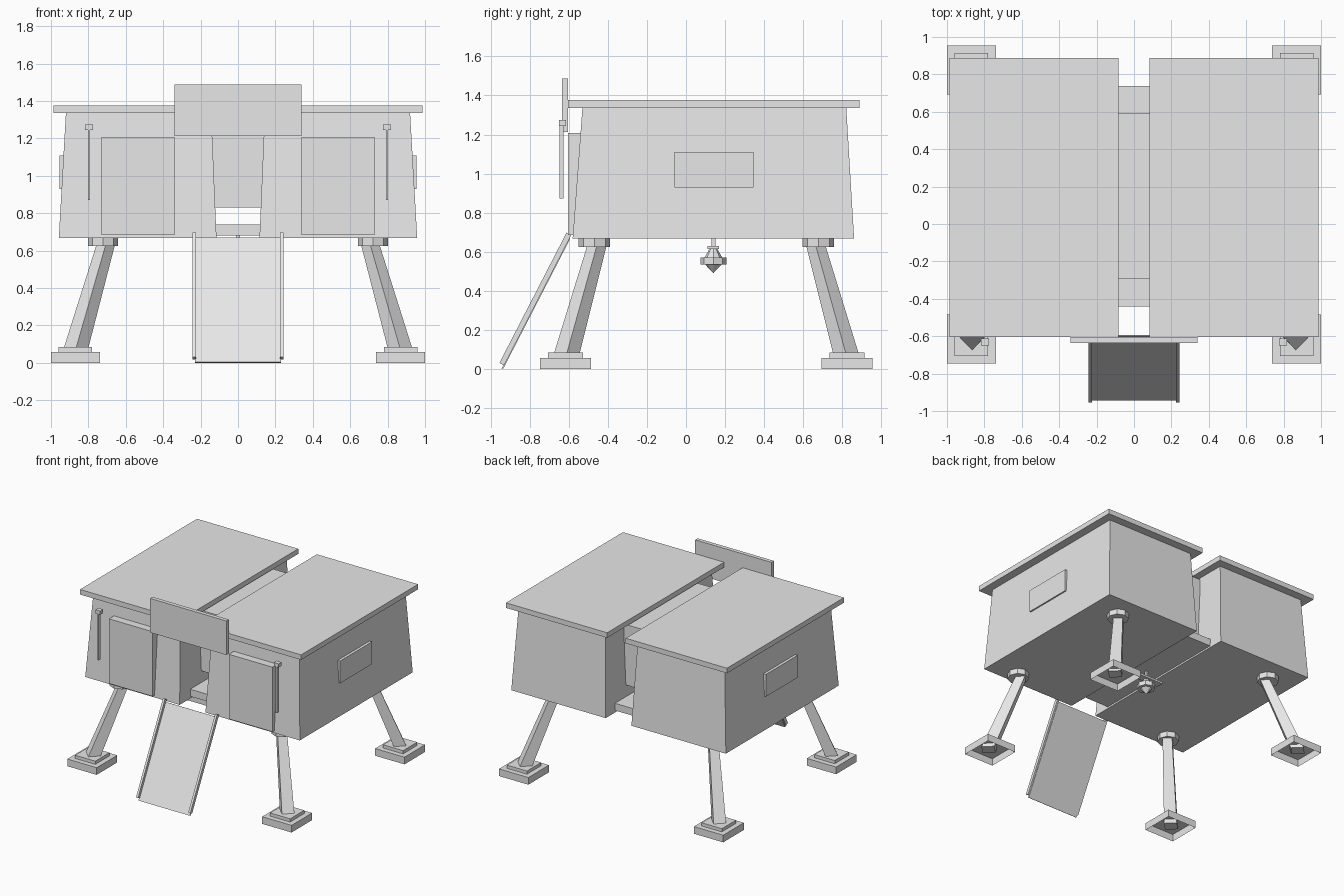
import bpy, bmesh, math
from mathutils import Vector

if "Cube" in bpy.data.objects:
    bpy.data.objects.remove(bpy.data.objects["Cube"])

grey = bpy.data.materials.new("light_grey")
grey.diffuse_color = (0.8, 0.8, 0.8, 1)
grey.use_nodes = True
grey.node_tree.nodes["Principled BSDF"].inputs["Base Color"].default_value = grey.diffuse_color


def finish(name, bm):
    bmesh.ops.recalc_face_normals(bm, faces=bm.faces[:])
    me = bpy.data.meshes.new(name)
    bm.to_mesh(me)
    bm.free()
    me.materials.append(grey)
    ob = bpy.data.objects.new(name, me)
    bpy.context.collection.objects.link(ob)
    return ob


def loft(name, rings, cap_start=True):
    """Skin a list of vertex rings and close the ends."""
    bm = bmesh.new()
    rs = [[bm.verts.new(p) for p in r] for r in rings]
    n = len(rs[0])
    for a, b in zip(rs, rs[1:]):
        for i in range(n):
            j = (i + 1) % n
            bm.faces.new((a[i], a[j], b[j], b[i]))
    if cap_start:
        bm.faces.new(rs[0])
    bm.faces.new(rs[-1])
    return finish(name, bm)


def rect(x, y, z):
    return [(x[0], y[0], z), (x[1], y[0], z), (x[1], y[1], z), (x[0], y[1], z)]


def box(name, x, y, z, closed=True):
    return loft(name, [rect(x, y, z[0]), rect(x, y, z[1])], closed)


def ngon(cx, cy, z, r, n):
    return [(cx + r * math.cos(2 * math.pi * i / n),
             cy + r * math.sin(2 * math.pi * i / n), z) for i in range(n)]


def sx(s, a, b):
    """Mirror an x range to side s."""
    return tuple(sorted((s * a, s * b)))


for s, side in ((-1, "left"), (1, "right")):
    # tapered cabin half with overhanging flat roof
    loft(side + "_cabin", [rect(sx(s, 0.115, 0.958), (-0.58, 0.86), 0.668),
                           rect(sx(s, 0.143, 0.92), (-0.53, 0.82), 1.336)])
    box(side + "_roof", sx(s, 0.083, 0.987), (-0.605, 0.887), (1.335, 1.376))
    # side window plate and front door panel
    box(side + "_window", sx(s, 0.92, 0.955), (-0.06, 0.345), (0.93, 1.11))
    box(side + "_door", sx(s, 0.34, 0.73), (-0.603, -0.54), (0.685, 1.207))
    # lamp post by the door
    box(side + "_post", sx(s, 0.79, 0.803), (-0.648, -0.626), (0.872, 1.25))
    box(side + "_post_head", sx(s, 0.775, 0.818), (-0.65, -0.613), (1.245, 1.275))

    # splayed four-sided legs, octagonal collars, hollow stepped feet
    for f, end in ((-1, "front"), (1, "back")):
        def leg_xy(x, y):
            return s * x, 0.104 + f * y
        nm = end + "_" + side
        cx, cy = leg_xy(0.722, 0.573)
        loft(nm + "_collar", [ngon(cx, cy, 0.625, 0.08, 8), ngon(cx, cy, 0.669, 0.08, 8)])
        bx, by = leg_xy(0.88, 0.728)
        tx, ty = leg_xy(0.702, 0.555)
        loft(nm + "_leg", [ngon(bx, by, 0.03, 0.067, 4), ngon(tx, ty, 0.65, 0.049, 4)])
        fx, fy = leg_xy(0.87, 0.72)
        for part, h, z in (("_foot", 0.131, (0, 0.058)), ("_foot_step", 0.09, (0.058, 0.084))):
            box(nm + part, (fx - h, fx + h), (fy - h, fy + h), z, False)

# middle corridor: raised core and floor
box("corridor_core", (-0.14, 0.14), (-0.294, 0.593), (0.832, 1.32))
box("corridor_floor", (-0.125, 0.125), (-0.44, 0.737), (0.682, 0.74))

# front sign board
box("sign_board", (-0.34, 0.34), (-0.635, -0.603), (1.213, 1.488))

# ramp and its side rails, placed along the slope
down = Vector((0, -0.458, -0.889))
out = Vector((0, -0.889, 0.458))
top = Vector((0, -0.6, 0.67))


def sloped(name, x, s, o):
    def ring(d):
        return [top + down * d + out * k + Vector((q, 0, 0))
                for q, k in ((x[0], o[0]), (x[1], o[0]), (x[1], o[1]), (x[0], o[1]))]
    return loft(name, [ring(s[0]), ring(s[1])])


sloped("ramp", (-0.23, 0.23), (0, 0.749), (-0.008, 0))
for s, side in ((-1, "left"), (1, "right")):
    sloped(side + "_ramp_rail", sx(s, 0.224, 0.242), (-0.02, 0.73), (-0.004, 0.023))

# hanging beacon under the floor: stem, crossbar and faceted lamp
box("beacon_stem", (-0.01, 0.01), (0.13, 0.15), (0.62, 0.69))
box("beacon_crossbar", (-0.13, 0.13), (0.11, 0.17), (0.615, 0.631))
loft("beacon_lamp", [ngon(0, 0.14, z, r, 8) for z, r in
                     ((0.493, 0.002), (0.536, 0.043), (0.536, 0.067), (0.572, 0.067),
                      (0.572, 0.045), (0.618, 0.018))])
